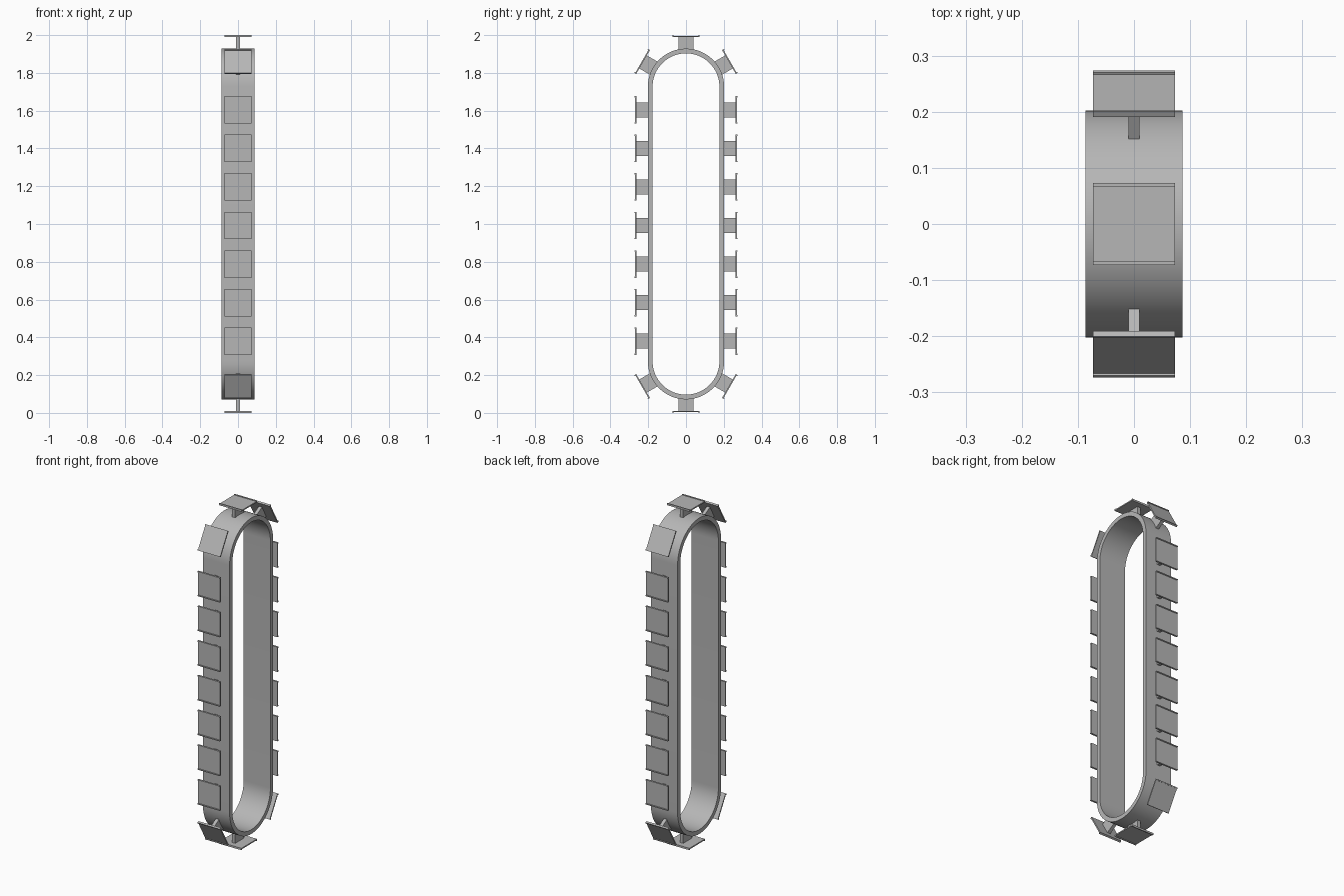
import bpy, bmesh, math
from mathutils import Matrix, Vector

cube = bpy.data.objects.get("Cube")
if cube:
    bpy.data.objects.remove(cube, do_unlink=True)

HALF = 0.7265      # half of the straight run
R_OUT, R_IN = 0.202, 0.177
BELT_W = 0.0866    # half width of the belt
REACH = 0.2735     # plate face distance from the axle line
PLATE = 0.0727     # half size of a plate

steel = bpy.data.materials.new("plain grey")
steel.use_nodes = True
grey = (0.47, 0.47, 0.47, 1)
steel.diffuse_color = grey
steel.node_tree.nodes["Principled BSDF"].inputs["Base Color"].default_value = grey


def finish(name, bm):
    bmesh.ops.recalc_face_normals(bm, faces=bm.faces)
    mesh = bpy.data.meshes.new(name)
    bm.to_mesh(mesh)
    bm.free()
    mesh.materials.append(steel)
    obj = bpy.data.objects.new(name, mesh)
    bpy.context.collection.objects.link(obj)
    return obj


def stadium(radius, steps=32):
    """Closed outline of the track in the y-z plane."""
    points = []
    for end in (0, 1):
        centre = 1 + HALF * (1 - 2 * end)
        for i in range(steps + 1):
            a = math.pi * (end + i / steps)
            points.append((radius * math.cos(a), centre + radius * math.sin(a)))
    return points


# Belt: a rectangular section swept round the outline
bm = bmesh.new()
rings = [[bm.verts.new((x, y, z)) for y, z in stadium(r)]
         for x, r in ((-BELT_W, R_OUT), (BELT_W, R_OUT), (BELT_W, R_IN), (-BELT_W, R_IN))]
count = len(rings[0])
for k in range(4):
    a, b = rings[k], rings[(k + 1) % 4]
    for i in range(count):
        j = (i + 1) % count
        bm.faces.new((a[i], a[j], b[j], b[i]))
belt = finish("belt", bm)
bpy.ops.object.select_all(action='DESELECT')
belt.select_set(True)
bpy.context.view_layer.objects.active = belt
bpy.ops.object.shade_smooth_by_angle(angle=math.radians(35))


def add_box(bm, low, high, place):
    low, high = Vector(low), Vector(high)
    size = Matrix.Diagonal((*(high - low), 1))
    bmesh.ops.create_cube(bm, size=1, matrix=place @ Matrix.Translation((low + high) / 2) @ size)


def add_cleat(name, centre_z, angle):
    """Web and lipped plate pointing outward, angle measured from +z."""
    place = Matrix.Translation((0, 0, centre_z)) @ Matrix.Rotation(angle, 4, 'X')
    bm = bmesh.new()
    add_box(bm, (-0.01, -0.04, R_OUT - 0.012), (0.01, 0.04, 0.263), place)
    # plate profile with a small raised lip along both ends
    lip, base, face = PLATE - 0.006, REACH - 0.011, REACH - 0.004
    profile = [(-PLATE, base), (PLATE, base), (PLATE, REACH), (lip, REACH),
               (lip, face), (-lip, face), (-lip, REACH), (-PLATE, REACH)]
    outline = bm.faces.new([bm.verts.new(place @ Vector((-PLATE, y, z))) for y, z in profile])
    grown = bmesh.ops.extrude_face_region(bm, geom=[outline])
    bmesh.ops.translate(bm, vec=(2 * PLATE, 0, 0),
                        verts=[v for v in grown["geom"] if isinstance(v, bmesh.types.BMVert)])
    finish(name, bm)


# Cleats on the straight runs
for side, turn in (("front", 90), ("back", -90)):
    for i in range(7):
        add_cleat(f"{side}_cleat_{i + 1}", 0.992 + 0.204 * (i - 3), math.radians(turn))

# Cleats round the two ends
for end, centre, base in (("top", 1 + HALF, 0), ("bottom", 1 - HALF, 180)):
    for i, turn in enumerate((-60, 0, 60)):
        add_cleat(f"{end}_cleat_{i + 1}", centre, math.radians(base + turn))
